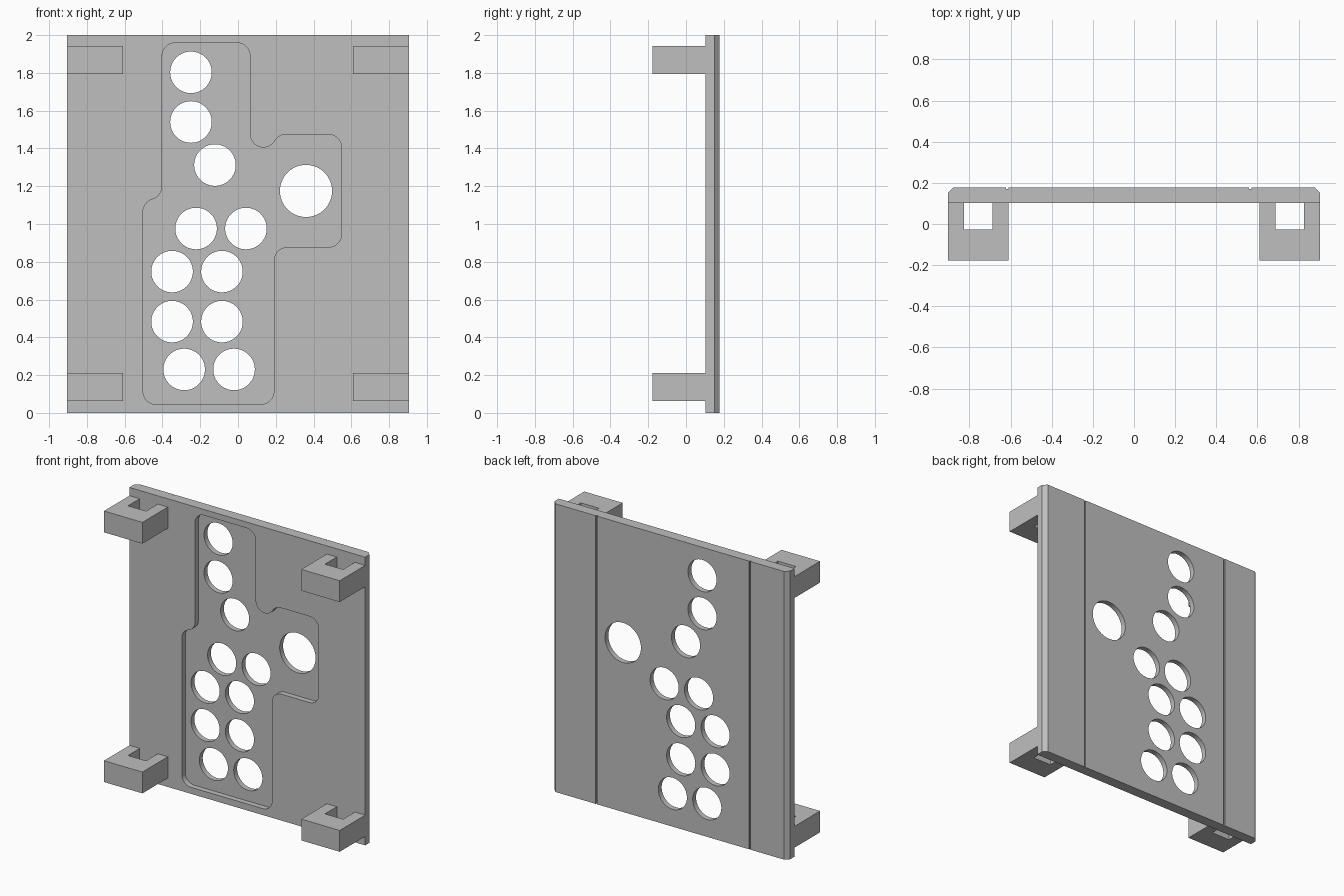
import bpy
import bmesh
import math
from mathutils import Vector

cube = bpy.data.objects.get("Cube")
if cube:
    bpy.data.objects.remove(cube, do_unlink=True)

grey = bpy.data.materials.new("plain grey")
grey.use_nodes = True
COLOUR = (0.52, 0.52, 0.52, 1)
grey.diffuse_color = COLOUR
grey.node_tree.nodes["Principled BSDF"].inputs["Base Color"].default_value = COLOUR


def prism(name, outlines, axis, lo, hi):
    """Extrude closed 2D outlines along z (outline in x, y) or y (outline in x, z)."""
    bm = bmesh.new()
    for outline in outlines:
        if axis == "z":
            base = [(a, b, lo) for a, b in outline]
            move = (0, 0, hi - lo)
        else:
            base = [(a, lo, b) for a, b in outline]
            move = (0, hi - lo, 0)
        face = bm.faces.new([bm.verts.new(p) for p in base])
        grown = bmesh.ops.extrude_face_region(bm, geom=[face], use_keep_orig=True)
        top = [v for v in grown["geom"] if isinstance(v, bmesh.types.BMVert)]
        bmesh.ops.translate(bm, verts=top, vec=move)
    bmesh.ops.recalc_face_normals(bm, faces=bm.faces)
    mesh = bpy.data.meshes.new(name)
    bm.to_mesh(mesh)
    bm.free()
    mesh.materials.append(grey)
    obj = bpy.data.objects.new(name, mesh)
    bpy.context.collection.objects.link(obj)
    return obj


def rounded(corners, radius, steps=10):
    """Replace each corner of a polygon by a tangent arc."""
    result = []
    for i, corner in enumerate(corners):
        c = Vector(corner)
        u = (Vector(corners[i - 1]) - c).normalized()
        w = (Vector(corners[(i + 1) % len(corners)]) - c).normalized()
        half = u.angle(w) / 2
        centre = c + (u + w).normalized() * radius / math.sin(half)
        start = c + u * radius / math.tan(half) - centre
        end = c + w * radius / math.tan(half) - centre
        sweep = start.angle(end)
        for k in range(steps + 1):
            t = k / steps
            p = (start * math.sin((1 - t) * sweep) + end * math.sin(t * sweep)) / math.sin(sweep)
            q = centre + p
            if not result or (q - result[-1]).length > 0.002:
                result.append(q)
    return result


def circle(x, z, r, sides=64):
    return [(x + r * math.cos(math.tau * i / sides), z + r * math.sin(math.tau * i / sides))
            for i in range(sides)]


def cut(target, cutter):
    cutter.hide_render = True
    mod = target.modifiers.new("cut", "BOOLEAN")
    mod.operation = "DIFFERENCE"
    mod.solver = "EXACT"
    mod.object = cutter
    bpy.context.view_layer.objects.active = target
    bpy.ops.object.modifier_apply(modifier=mod.name)
    bpy.data.objects.remove(cutter, do_unlink=True)


HALF, FRONT, BACK, BEVEL = 0.905, 0.102, 0.177, 0.027

# Plate with chamfered rear side edges and two fine rear grooves
section = [(-HALF, FRONT), (HALF, FRONT), (HALF, BACK - BEVEL), (HALF - BEVEL, BACK)]
for x in (0.564, -0.615):
    section += [(x + 0.006, BACK), (x + 0.006, BACK - 0.008),
                (x - 0.006, BACK - 0.008), (x - 0.006, BACK)]
section += [(-HALF + BEVEL, BACK), (-HALF, BACK - BEVEL)]
plate = prism("plate", [section], "z", 0, 2)

# Shallow rounded pocket in the front
pocket = [(-0.503, 0.045), (0.19, 0.045), (0.19, 0.877), (0.548, 0.877),
          (0.548, 1.475), (0.215, 1.475), (0.175, 1.405), (0.064, 1.405),
          (0.064, 1.959), (-0.402, 1.959), (-0.402, 1.146), (-0.503, 1.116)]
cut(plate, prism("pocket_cutter", [rounded(pocket, 0.07)], "y", 0, 0.14))

# Round button holes, one of them larger
holes = [(-0.249, 1.803), (-0.249, 1.54), (-0.122, 1.312)]
for x, z in ((-0.222, 0.976), (-0.349, 0.748), (-0.349, 0.483), (-0.285, 0.23)):
    holes += [(x, z), (x + 0.264, z)]
rings = [circle(x, z, 0.11) for x, z in holes] + [circle(0.36, 1.175, 0.138)]
cut(plate, prism("hole_cutter", rings, "y", 0, 0.3))

# Smooth the round walls, keep the flat edges sharp
bpy.ops.object.select_all(action="DESELECT")
plate.select_set(True)
bpy.context.view_layer.objects.active = plate
bpy.ops.object.shade_smooth_by_angle(angle=math.radians(25))

# Four U-shaped corner brackets
bracket = [(0.61, FRONT), (0.61, -BACK), (HALF, -BACK), (HALF, FRONT),
           (0.826, FRONT), (0.826, -0.027), (0.687, -0.027), (0.687, FRONT)]
for side, sign in (("left", 1), ("right", -1)):
    for level, z in (("lower", 0.062), ("upper", 1.795)):
        prism(f"{level}_{side}_bracket", [[(sign * x, y) for x, y in bracket]],
              "z", z, z + 0.148)
